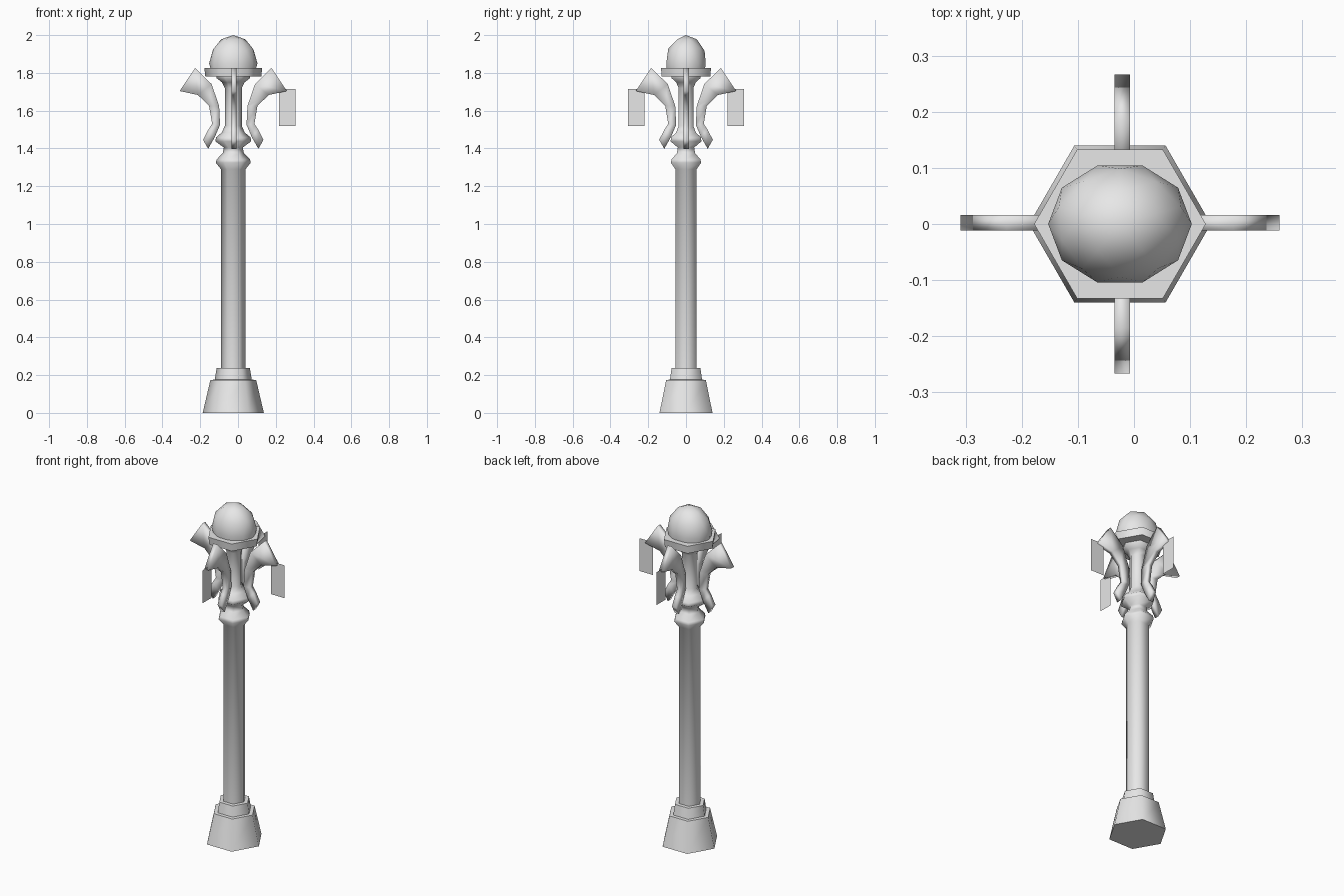
import bpy, bmesh, math
from mathutils import Vector

if "Cube" in bpy.data.objects:
    bpy.data.objects.remove(bpy.data.objects["Cube"])

CX = -0.025          # post axis
grey = bpy.data.materials.new("cast grey")
grey.diffuse_color = (0.8, 0.8, 0.8, 1)
grey.use_nodes = True
grey.node_tree.nodes["Principled BSDF"].inputs["Base Color"].default_value = grey.diffuse_color


def finish(name, bm, angle=None):
    """Turn a bmesh into a smooth shaded object."""
    bmesh.ops.recalc_face_normals(bm, faces=bm.faces)
    me = bpy.data.meshes.new(name)
    bm.to_mesh(me)
    bm.free()
    me.materials.append(grey)
    ob = bpy.data.objects.new(name, me)
    bpy.context.collection.objects.link(ob)
    if angle:
        bpy.ops.object.select_all(action='DESELECT')
        ob.select_set(True)
        bpy.context.view_layer.objects.active = ob
        bpy.ops.object.shade_smooth_by_angle(angle=math.radians(angle))
    return ob


def bridge(bm, rings):
    """Skin a list of vertex rings and cap both ends."""
    n = len(rings[0])
    for a, b in zip(rings, rings[1:]):
        for i in range(n):
            j = (i + 1) % n
            bm.faces.new((a[i], a[j], b[j], b[i]))
    bm.faces.new(rings[0][::-1])
    bm.faces.new(rings[-1])


def hex_turned(name, profile):
    """Six-sided turned part from (radius, height) pairs."""
    bm = bmesh.new()
    rings = [[bm.verts.new((CX + r * math.cos(k * math.pi / 3),
                            r * math.sin(k * math.pi / 3), z)) for k in range(6)]
             for r, z in profile]
    bridge(bm, rings)
    return finish(name, bm, 65)


# Post, from foot to lamp seat
hex_turned("foot", [(0.162, 0), (0.121, 0.175), (0.09, 0.176)])
hex_turned("foot_collar", [(0.099, 0.17), (0.088, 0.237), (0.06, 0.238)])
hex_turned("shaft", [(0.065, 0.2), (0.065, 1.29), (0.093, 1.325), (0.088, 1.342),
                     (0.056, 1.375), (0.05, 1.405), (0.094, 1.437), (0.092, 1.458),
                     (0.06, 1.485), (0.045, 1.52), (0.045, 1.72), (0.06, 1.75),
                     (0.088, 1.772), (0.088, 1.785)])
hex_turned("lamp_plate", [(0.148, 1.78), (0.153, 1.825)])

# Faceted globe, cut off inside the plate
bm = bmesh.new()
bmesh.ops.create_icosphere(bm, subdivisions=2, radius=1)
for v in bm.verts:
    x, y, z = v.co
    v.co = (CX + y * 0.128, x * 0.11, 1.85 + z * 0.15)
cut = bmesh.ops.bisect_plane(bm, geom=bm.verts[:] + bm.edges[:] + bm.faces[:],
                             plane_co=(0, 0, 1.8), plane_no=(0, 0, -1), clear_outer=True)
bmesh.ops.holes_fill(bm, edges=[e for e in bm.edges if e.is_boundary])
finish("globe", bm, 50)

# Scroll arms: inner and outer edge points (radius, height) of each section
sections = [((0.133, 1.398), (0.16, 1.446)), ((0.097, 1.462), (0.133, 1.498)),
            ((0.07, 1.525), (0.112, 1.53)), ((0.075, 1.625), (0.128, 1.625)),
            ((0.115, 1.741), (0.187, 1.683)), ((0.202, 1.826), (0.284, 1.704))]


def arm(name, direction, inset):
    d = Vector(direction)
    side = Vector((-d.y, d.x, 0)) * 0.014
    base = Vector((CX + 0.004 * abs(d.y), 0.002 * abs(d.x), 0))
    bm = bmesh.new()
    rings = []
    for inner, outer in sections:
        ring = []
        for (r, z), s in ((inner, -1), (outer, -1), (outer, 1), (inner, 1)):
            ring.append(bm.verts.new(base + d * (r - inset) + side * s + Vector((0, 0, z))))
        rings.append(ring)
    bridge(bm, rings)
    finish(name, bm, 180)


arm("arm_right", (1, 0, 0), 0)
arm("arm_left", (-1, 0, 0), 0)
arm("arm_back", (0, 1, 0), 0.018)
arm("arm_front", (0, -1, 0), 0.018)


# Thin hanging panels on three arms
def panel(name, a, b):
    bm = bmesh.new()
    bm.faces.new([bm.verts.new(p) for p in
                  ((*a, 1.52), (*b, 1.52), (*b, 1.715), (*a, 1.715))])
    finish(name, bm)


panel("panel_right", (0.217, 0.002), (0.305, 0.002))
panel("panel_back", (-0.02, 0.22), (-0.02, 0.306))
panel("panel_front", (-0.02, -0.22), (-0.02, -0.306))
